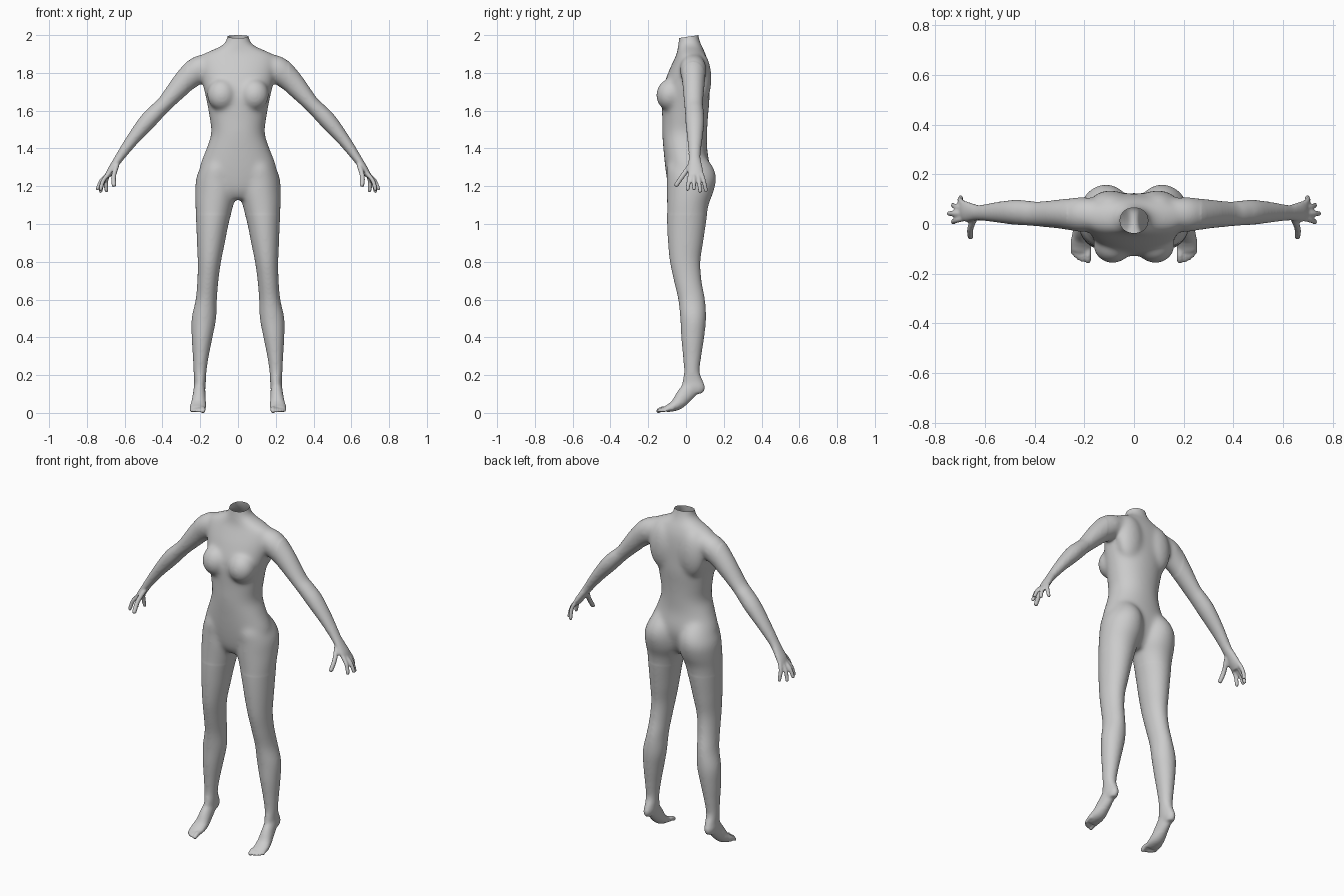
import bpy, bmesh, math
from mathutils import Vector, Matrix

if "Cube" in bpy.data.objects:
    bpy.data.objects.remove(bpy.data.objects["Cube"])

bm = bmesh.new()


def refine(rows, steps=4):
    """Catmull-Rom interpolation between section rows."""
    out = []
    for i in range(len(rows) - 1):
        a, b, c, d = (rows[max(0, min(len(rows) - 1, i + k))] for k in (-1, 0, 1, 2))
        for s in range(steps):
            t = s / steps
            out.append([0.5 * (2 * q + (r - p) * t + (2 * p - 5 * q + 4 * r - w) * t * t
                               + (3 * q - p - 3 * r + w) * t ** 3)
                        for p, q, r, w in zip(a, b, c, d)])
    return out + [list(rows[-1])]


def tube(rows, side, power=2.0, n=28, flat=False):
    """Loft through rows (x, y, z, radius along side, other radius)."""
    rows = refine(rows)
    pts = [Vector(r[:3]) for r in rows]
    rings = []
    for i, r in enumerate(rows):
        t = pts[min(i + 1, len(pts) - 1)] - pts[max(i - 1, 0)]
        t = Vector((0, 0, 1)) if flat else t.normalized()
        u = Vector(side)
        u = (u - t * u.dot(t)).normalized()
        v = t.cross(u)
        ring = []
        for k in range(n):
            c, s = math.cos(2 * math.pi * k / n), math.sin(2 * math.pi * k / n)
            c = math.copysign(abs(c) ** (2 / power), c)
            s = math.copysign(abs(s) ** (2 / power), s)
            ring.append(bm.verts.new(pts[i] + u * r[3] * c + v * r[4] * s))
        rings.append(ring)
    for a, b in zip(rings, rings[1:]):
        for k in range(n):
            bm.faces.new((a[k], a[(k + 1) % n], b[(k + 1) % n], b[k]))
    bm.faces.new(rings[0])
    bm.faces.new(rings[-1])


def column(sections, s=1, power=2.0):
    """Horizontal sections (z, x0, x1, y front, y back)."""
    tube([(s * (x0 + x1) / 2, (y0 + y1) / 2, z, (x1 - x0) / 2, (y1 - y0) / 2)
          for z, x0, x1, y0, y1 in sections], (1, 0, 0), power, 40, True)


def blob(c, r, tilt=0):
    m = Matrix.Translation(c) @ Matrix.Rotation(tilt, 4, 'X') @ Matrix.Diagonal((*r, 1))
    bmesh.ops.create_uvsphere(bm, u_segments=32, v_segments=20, radius=1, matrix=m)


def digit(a, b, c, r):
    """Finger or toe through three joints, with a rounded tip."""
    a, b, c = Vector(a), Vector(b), Vector(c)
    tip = c + (c - b).normalized() * r * 0.6
    tube([(*a, r, r), (*b, r, r), (*c, r * .9, r * .9), (*tip, r * .45, r * .45)], (0.3, 1, 0.1), n=12)


# torso and neck: z, half width, front, back
torso = [(1.13, .06, -.06, .06), (1.17, .13, -.085, .09), (1.22, .19, -.098, .11),
         (1.30, .203, -.11, .125), (1.40, .167, -.12, .112), (1.48, .142, -.126, .112),
         (1.56, .150, -.126, .116), (1.65, .166, -.128, .124), (1.72, .182, -.122, .124),
         (1.80, .198, -.095, .122), (1.86, .205, -.068, .115), (1.895, .19, -.052, .105),
         (1.92, .14, -.045, .095), (1.94, .095, -.043, .085), (1.965, .066, -.04, .075),
         (2.00, .056, -.036, .066), (2.03, .054, -.034, .066)]
column([(z, -w, w, f, b) for z, w, f, b in torso], power=2.15)

# legs: z, inner, outer, front, back
leg = [(1.36, .03, .17, -.08, .10), (1.30, .012, .20, -.103, .145), (1.24, .004, .222, -.102, .16),
       (1.17, .004, .227, -.102, .146), (1.10, .024, .226, -.101, .12), (1.00, .05, .221, -.10, .105),
       (.90, .07, .217, -.095, .09), (.80, .09, .213, -.085, .076), (.70, .104, .215, -.064, .082),
       (.60, .112, .224, -.041, .10), (.50, .116, .245, -.03, .106), (.40, .135, .245, -.025, .096),
       (.30, .155, .239, -.016, .081), (.22, .167, .235, -.01, .072), (.17, .17, .232, -.018, .09),
       (.135, .172, .234, -.02, .102), (.105, .182, .226, .01, .088)]

for s in (-1, 1):
    column(leg, s)
    # bust and shoulder blades
    blob((s * .086, -.085, 1.685), (.078, .073, .085), -.15)
    blob((s * .095, .078, 1.77), (.085, .057, .14))
    # arm down to the palm
    tube([(s * x, y, z, ru, rv) for x, y, z, ru, rv in [
        (.13, .04, 1.855, .055, .05), (.205, .038, 1.82, .071, .072), (.285, .040, 1.752, .060, .061),
        (.383, .040, 1.642, .050, .043), (.43, .044, 1.595, .050, .044), (.482, .047, 1.54, .050, .045),
        (.56, .047, 1.445, .040, .034), (.620, .045, 1.362, .031, .025), (.648, .047, 1.322, .035, .021),
        (.675, .050, 1.28, .041, .019), (.692, .052, 1.252, .038, .014)]], (0, 1, 0))
    # fingers and thumb
    for y0, tip in [(.022, (.728, .008, 1.182)), (.042, (.744, .042, 1.186)),
                    (.063, (.728, .075, 1.172)), (.082, (.697, .106, 1.176))]:
        a, c = Vector((.683, y0, 1.268)), Vector(tip)
        b = (a + c) / 2 + Vector((.008, 0, .005))
        digit(*[(s * p.x, p.y, p.z) for p in (a, b, c)], .0115)
    digit((s * .640, .026, 1.315), (s * .658, -.018, 1.255), (s * .657, -.052, 1.205), .0135)
    # foot
    tube([(s * x, y, z, ru, rv) for x, y, z, ru, rv in [
        (.203, .045, .15, .029, .042), (.204, .022, .128, .031, .046), (.206, -.012, .09, .035, .043),
        (.209, -.045, .053, .040, .034), (.212, -.078, .034, .043, .024),
        (.213, -.108, .024, .039, .016)]], (1, 0, 0))
    # toes
    for x, y, r in [(.185, -.149, .0135), (.206, -.148, .0095), (.222, -.140, .009),
                    (.236, -.130, .0085), (.247, -.117, .008)]:
        digit((s * x, y + .05, .026), (s * x, y + .022, .024), (s * x, y, .013), r)

# fuse all parts into one skin
bmesh.ops.recalc_face_normals(bm, faces=bm.faces)
parts = bpy.data.meshes.new("body_parts")
bm.to_mesh(parts)
bm.free()
body = bpy.data.objects.new("body", parts)
bpy.context.collection.objects.link(body)
mod = body.modifiers.new("fuse", 'REMESH')
mod.mode = 'VOXEL'
mod.voxel_size = .006
skin = bpy.data.meshes.new_from_object(body.evaluated_get(bpy.context.evaluated_depsgraph_get()))
body.modifiers.clear()
body.data = skin
bpy.data.meshes.remove(parts)

# relax the joins, less on hands and feet, and cut the neck open
bm = bmesh.new()
bm.from_mesh(skin)


def relax(test, times):
    vs = [v for v in bm.verts if test(v.co)]
    for _ in range(times):
        bmesh.ops.smooth_vert(bm, verts=vs, factor=.5, use_axis_x=True, use_axis_y=True, use_axis_z=True)


relax(lambda p: True, 2)
relax(lambda p: abs(p.x) < .61 and p.z > .06, 6)
relax(lambda p: abs(p.x) < .27 and p.z > 1.05, 30)
bmesh.ops.bisect_plane(bm, geom=bm.verts[:] + bm.edges[:] + bm.faces[:], plane_co=(0, 0, 1.99),
                       plane_no=(0, -.15, 1), clear_outer=True)
low = min(v.co.z for v in bm.verts)
for v in bm.verts:
    if v.co.z < .3:
        v.co.z -= low * (1 - v.co.z / .3)
for f in bm.faces:
    f.smooth = True
bm.to_mesh(skin)
bm.free()
